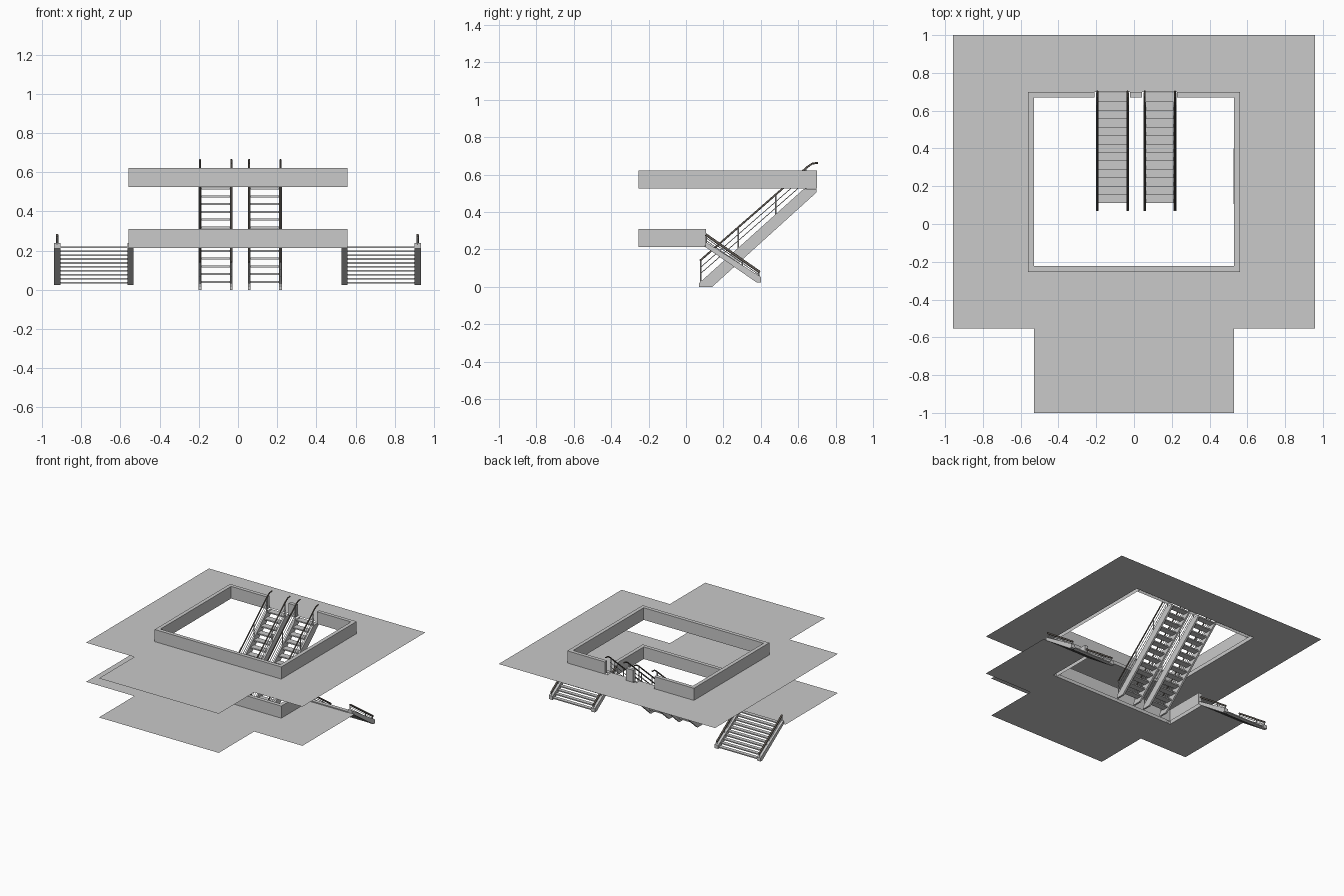
import bpy
import bmesh
from mathutils import Vector, Matrix

if "Cube" in bpy.data.objects:
    bpy.data.objects.remove(bpy.data.objects["Cube"], do_unlink=True)


def material(name, color):
    m = bpy.data.materials.new(name)
    m.use_nodes = True
    m.diffuse_color = color
    m.node_tree.nodes["Principled BSDF"].inputs["Base Color"].default_value = color
    return m


GRAY = material("concrete gray", (0.585, 0.585, 0.585, 1))
BROWN = material("dark handrail brown", (0.12, 0.105, 0.09, 1))


def finish(bm, name, mat):
    mesh = bpy.data.meshes.new(name)
    bm.to_mesh(mesh)
    bm.free()
    mesh.materials.append(mat)
    ob = bpy.data.objects.new(name, mesh)
    bpy.context.collection.objects.link(ob)
    return ob


def add_box(bm, x, y, z):
    size = Vector((x[1] - x[0], y[1] - y[0], z[1] - z[0]))
    mid = Vector((x[0] + x[1], y[0] + y[1], z[0] + z[1])) / 2
    bmesh.ops.create_cube(bm, size=1, matrix=Matrix.LocRotScale(mid, None, size))


def add_bar(bm, a, b, radius):
    a, b = Vector(a), Vector(b)
    d = b - a
    rot = d.to_track_quat('Z', 'Y')
    bmesh.ops.create_cone(bm, cap_ends=True, segments=12, radius1=radius, radius2=radius,
                          depth=d.length, matrix=Matrix.LocRotScale((a + b) / 2, rot, None))


def add_prism(bm, profile, x0, x1):
    # side profile in (y, z), extruded along x
    face = bm.faces.new([bm.verts.new((x0, y, z)) for y, z in profile])
    ext = bmesh.ops.extrude_face_region(bm, geom=[face])
    verts = [g for g in ext["geom"] if isinstance(g, bmesh.types.BMVert)]
    bmesh.ops.translate(bm, verts=verts, vec=(x1 - x0, 0, 0))
    bmesh.ops.recalc_face_normals(bm, faces=bm.faces)


def floor(name, z, rects):
    bm = bmesh.new()
    for x0, x1, y0, y1 in rects:
        bm.faces.new([bm.verts.new(p) for p in
                      ((x0, y0, z), (x1, y0, z), (x1, y1, z), (x0, y1, z))])
    bmesh.ops.remove_doubles(bm, verts=bm.verts, dist=0.0005)
    finish(bm, name, GRAY)


def parapet(name, z, rects):
    # hollow walls, open underneath
    bm = bmesh.new()
    for x0, x1, y0, y1 in rects:
        add_box(bm, (x0, x1), (y0, y1), (z, z + 0.097))
    bm.normal_update()
    under = [f for f in bm.faces if f.normal.z < -0.9]
    bmesh.ops.delete(bm, geom=under, context='FACES')
    finish(bm, name, GRAY)


# Floors: sheets with a well in the middle
W, IN, OUT = 0.957, 0.53, 0.56
FRONT, BACK, LOW_END = -0.253, 0.70, 0.108
HIGH, LOW = 0.526, 0.213
front_part = [(-W, W, -0.553, FRONT), (-IN, IN, -1, -0.553)]


def sides(a, b, y0, y1):
    return [(-b, -a, y0, y1), (a, b, y0, y1)]


floor("upper_floor", HIGH, front_part + sides(OUT, W, FRONT, BACK) + [(-W, W, BACK, 1)])
floor("lower_floor", LOW, front_part + sides(OUT, W, FRONT, LOW_END))

# Parapets around the wells, with openings where the stairs arrive
front_wall = [(-IN, IN, FRONT, FRONT + 0.03)]
back_walls = [(-IN, -0.21, 0.67, BACK), (-0.022, 0.042, 0.67, BACK), (0.228, IN, 0.67, BACK)]
parapet("upper_parapet", HIGH, front_wall + sides(IN, OUT, FRONT, BACK) + back_walls)
parapet("lower_parapet", LOW, front_wall + sides(IN, OUT, FRONT, LOW_END))


def stair(name, x0, x1, profile, width, treads, rail, posts, drop, radius):
    # stringers
    bm = bmesh.new()
    add_prism(bm, profile, x0, x0 + width)
    add_prism(bm, profile, x1 - width, x1)
    finish(bm, name + "_stringers", GRAY)
    # open treads
    count, start, end, depth, thick = treads
    bm = bmesh.new()
    for i in range(count):
        y, z = Vector(start).lerp(Vector(end), i / (count - 1))
        add_box(bm, (x0 + width, x1 - width), (y, y + depth), (z - thick, z))
    finish(bm, name + "_treads", GRAY)
    # handrails, and the gray posts and thin rails below them
    hand, infill = bmesh.new(), bmesh.new()
    for x in (x0 + width / 2, x1 - width / 2):
        for (ya, za), (yb, zb) in zip(rail, rail[1:]):
            add_bar(hand, (x, ya, za), (x, yb, zb), radius)
        (ya, za), (yb, zb) = rail[:2]
        slope = (zb - za) / (yb - ya)
        for y in posts:
            z = za + slope * (y - ya)
            add_bar(infill, (x, y, z - drop), (x, y, z), 0.004)
        for f in (0.33, 0.62):
            add_bar(infill, (x, ya, za - drop * f), (x, yb, zb - drop * f), 0.002)
    for bm, part, mat in ((hand, "_handrails", BROWN), (infill, "_rail_posts", GRAY)):
        finish(bm, name + part, mat)
        bpy.data.objects[name + part].data.shade_smooth()
        bpy.data.objects[name + part].data.set_sharp_from_angle(angle=0.7)


# Twin main stairs up to the upper floor
main_profile = [(0.07, 0), (0.14, 0), (0.697, 0.504), (0.697, 0.524), (0.63, 0.524), (0.07, 0.02)]
main_rail = [(0.075, 0.14), (0.65, 0.642), (0.675, 0.659), (0.705, 0.663)]
for name, x0 in (("left_main_stair", 0.05), ("right_main_stair", -0.201)):
    stair(name, x0, x0 + 0.174, main_profile, 0.014,
          (13, (0.11, 0.045), (0.645, 0.522), 0.05, 0.01),
          main_rail, (0.08, 0.28, 0.48, 0.64), 0.115, 0.005)

# Side stairs down from the back edge of the lower floor
side_profile = [(0.105, 0.24), (0.40, 0.053), (0.40, 0.024), (0.377, 0.024), (0.105, 0.212)]
side_rail = [(0.105, 0.28), (0.395, 0.078)]
for name, x0 in (("left_side_stair", 0.527), ("right_side_stair", -0.939)):
    stair(name, x0, x0 + 0.406, side_profile, 0.032,
          (10, (0.10, 0.222), (0.365, 0.04), 0.03, 0.008),
          side_rail, (0.108, 0.30, 0.39), 0.05, 0.007)
